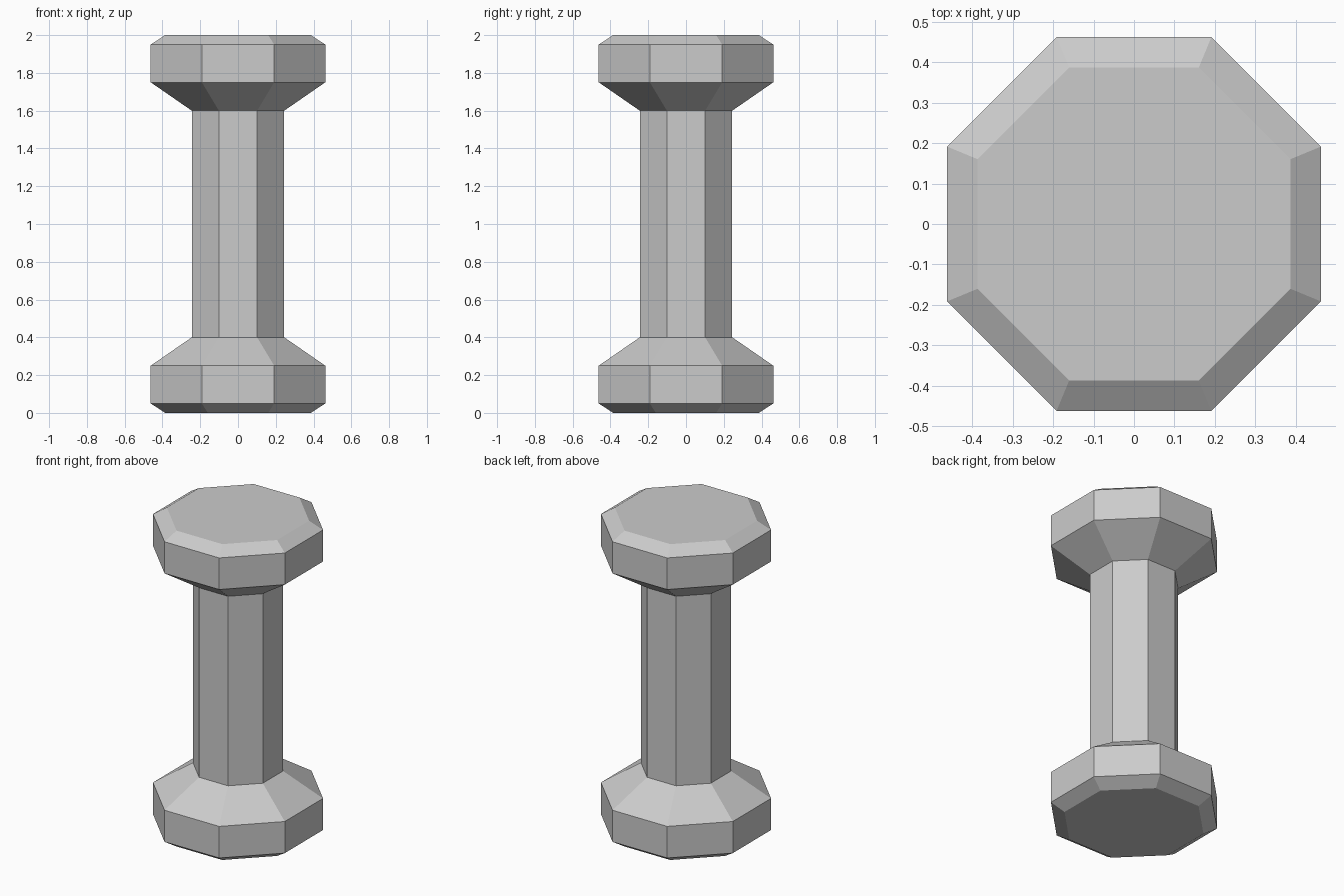
import bpy, bmesh, math

if "Cube" in bpy.data.objects:
    bpy.data.objects.remove(bpy.data.objects["Cube"])

SIDES = 8

# One grey for the whole weight
grey = bpy.data.materials.new("light grey")
grey.diffuse_color = (0.6, 0.6, 0.6, 1)
grey.use_nodes = True
grey.node_tree.nodes["Principled BSDF"].inputs["Base Color"].default_value = grey.diffuse_color

# Lower half profile (corner radius, height), mirrored about mid height z = 1
half = [(0.418, 0.0), (0.5, 0.05), (0.5, 0.25), (0.265, 0.4)]
profile = half + [(r, 2 - z) for r, z in reversed(half)]

# Octagonal dumbbell: bevelled heads, tapered necks and straight grip
bm = bmesh.new()
rings = []
for r, z in profile:
    angles = [math.tau * (i + 0.5) / SIDES for i in range(SIDES)]
    rings.append([bm.verts.new((r * math.cos(a), r * math.sin(a), z)) for a in angles])
for low, high in zip(rings, rings[1:]):
    for i in range(SIDES):
        j = (i + 1) % SIDES
        bm.faces.new((low[i], low[j], high[j], high[i]))

# End caps
bm.faces.new(rings[0][::-1])
bm.faces.new(rings[-1])

mesh = bpy.data.meshes.new("dumbbell")
bm.to_mesh(mesh)
bm.free()
mesh.materials.append(grey)
bpy.context.collection.objects.link(bpy.data.objects.new("dumbbell", mesh))
